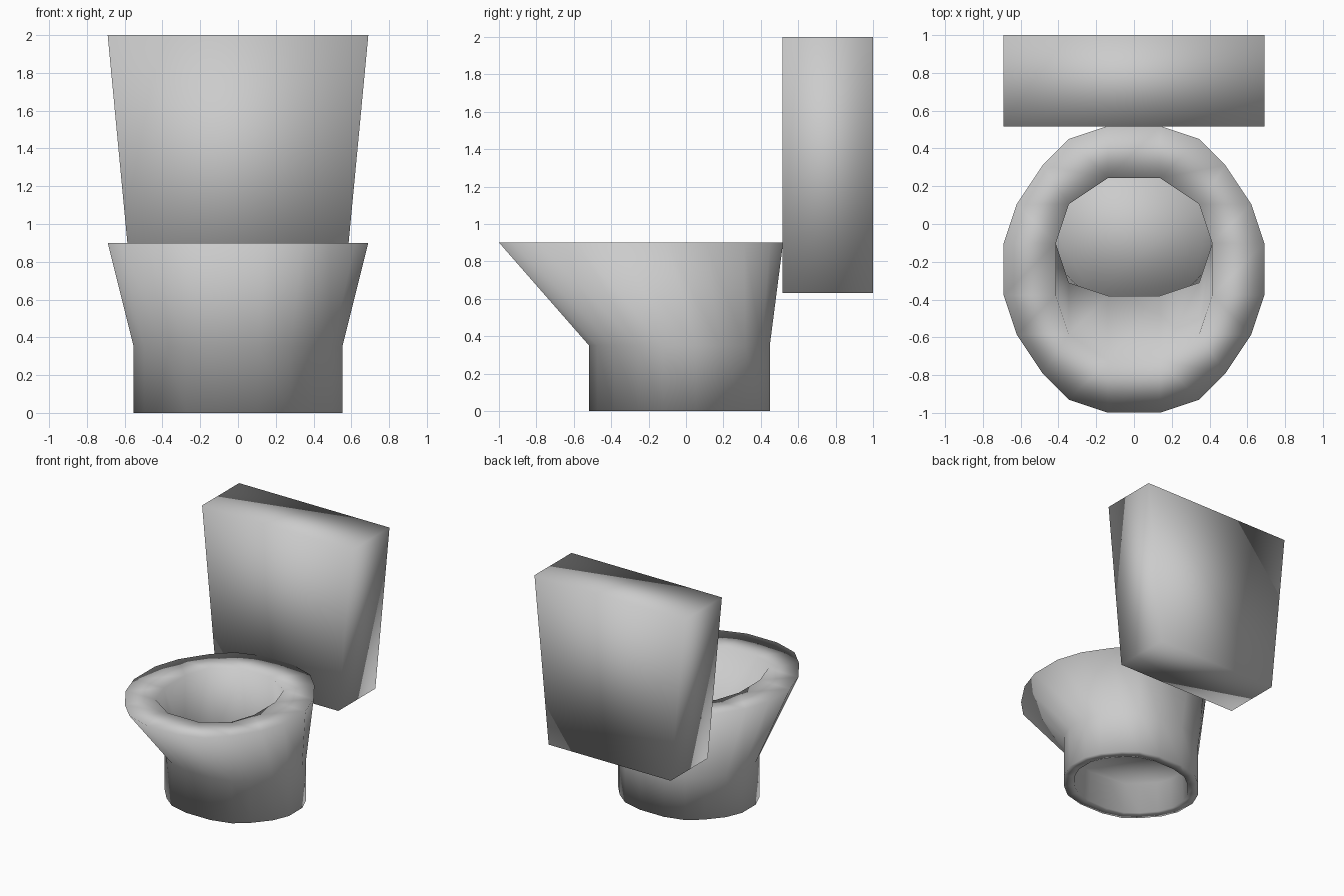
import bpy, bmesh

if "Cube" in bpy.data.objects:
    bpy.data.objects.remove(bpy.data.objects["Cube"])

U = 0.069  # modelling grid unit


def loop(quarter, cy, z, bm):
    """Closed ring of verts from a quarter outline (grid units), mirrored in x and y."""
    q = list(quarter)
    pts = q + [(-x, y) for x, y in reversed(q)]
    pts += [(-x, -y) for x, y in q] + [(x, -y) for x, y in reversed(q)]
    return [bm.verts.new((x * U, cy + y * U, z)) for x, y in pts]


def skin(bm, a, b):
    n = len(a)
    for i in range(n):
        j = (i + 1) % n
        bm.faces.new((a[i], a[j], b[j], b[i]))


def ring_fill(bm, a, b):
    """Flat face between two rings with different vertex counts."""
    edges = []
    for r in (a, b):
        for i in range(len(r)):
            pair = (r[i], r[(i + 1) % len(r)])
            edges.append(bm.edges.get(pair) or bm.edges.new(pair))
    bmesh.ops.triangle_fill(bm, edges=edges, use_beauty=True)


def finish(name, bm):
    bmesh.ops.recalc_face_normals(bm, faces=bm.faces)
    for f in bm.faces:
        f.smooth = True
    me = bpy.data.meshes.new(name)
    bm.to_mesh(me)
    bm.free()
    ob = bpy.data.objects.new(name, me)
    bpy.context.collection.objects.link(ob)
    return ob


# Bowl: flared outer shell, flat rim, inner funnel, recessed underside
outer = [(10, 2), (9, 5), (7, 8), (5, 10), (2, 11)]
foot = [(x * 0.8, y * 7 / 11) for x, y in outer]
recess = [(x * 0.68, y * 5.8 / 11) for x, y in outer]
ceiling = [(x * 0.66, y * 5.5 / 11) for x, y in outer]
bm = bmesh.new()
rim_out = loop(outer, -0.24, 0.9, bm)
waist = loop(foot, -0.035, 0.35, bm)
ground = loop(foot, -0.035, 0.0, bm)
ground_in = loop(recess, -0.035, 0.0, bm)
roof = loop(ceiling, -0.035, 0.25, bm)
rim_in = loop([(6, 2), (5, 5), (2, 7)], -0.24, 0.9, bm)
throat = loop([(6, 1), (5, 4), (2, 5)], -0.035, 0.35, bm)
throat_low = loop([(6, 1), (5, 4), (2, 5)], -0.035, 0.25, bm)
skin(bm, rim_out, waist)
skin(bm, waist, ground)
skin(bm, ground, ground_in)
skin(bm, ground_in, roof)
bm.faces.new(roof)
ring_fill(bm, rim_out, rim_in)
skin(bm, rim_in, throat)
skin(bm, throat, throat_low)
finish("bowl", bm)

# Tank: block tapering towards the bottom
bm = bmesh.new()
bmesh.ops.create_cube(bm, size=1)
for v in bm.verts:
    top = v.co.z > 0
    v.co = ((0.69 if top else 0.56) * (1 if v.co.x > 0 else -1),
            1.0 if v.co.y > 0 else 0.515,
            2.0 if top else 0.63)
finish("tank", bm)
